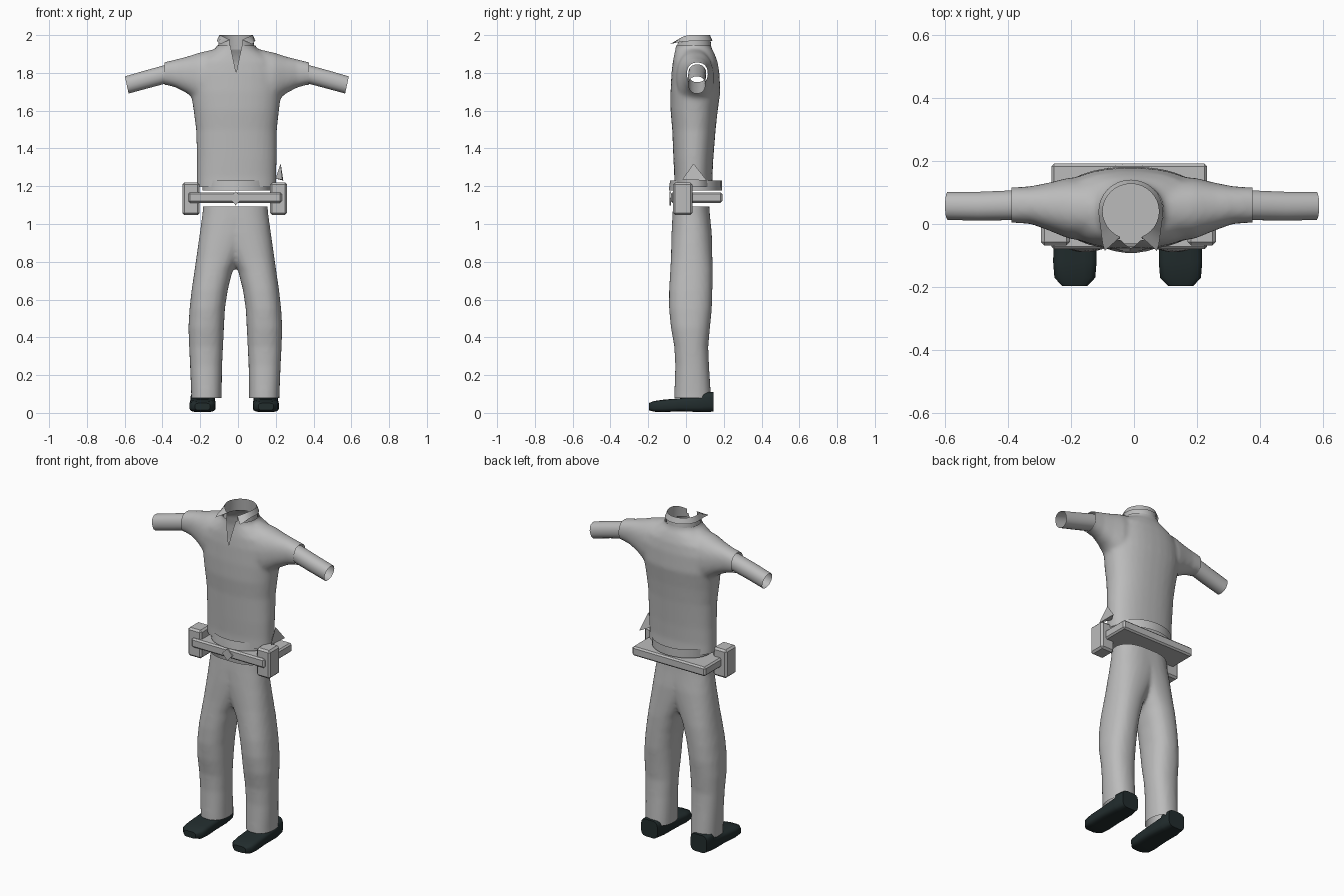
import bpy, bmesh, math
from mathutils import Vector

if "Cube" in bpy.data.objects:
    bpy.data.objects.remove(bpy.data.objects["Cube"])


def material(name, color):
    m = bpy.data.materials.new(name)
    m.diffuse_color = (*color, 1)
    m.use_nodes = True
    m.node_tree.nodes["Principled BSDF"].inputs["Base Color"].default_value = m.diffuse_color
    return m


CLOTH = material("grey cloth", (0.5, 0.5, 0.5))
LEATHER = material("dark leather", (0.016, 0.026, 0.027))


def loft(bm, rings, axis, sides=24, power=2.3, caps=True, tilt=0):
    """Rounded sections (t, u0, u1, v0, v1) joined along an axis."""
    loops = []
    for t, u0, u1, v0, v1 in rings:
        loop = []
        for i in range(sides):
            a = 2 * math.pi * (i + 0.5) / sides
            c, s = math.cos(a), math.sin(a)
            du = math.copysign(abs(c) ** (2 / power), c) * (u1 - u0) / 2
            dv = math.copysign(abs(s) ** (2 / power), s) * (v1 - v0) / 2
            u, v, w = (u0 + u1) / 2 + du, (v0 + v1) / 2 + dv, t + tilt * dv
            co = {'x': (w, u, v), 'y': (u, w, v), 'z': (u, v, w)}[axis]
            loop.append(bm.verts.new(co))
        loops.append(loop)
    for a, b in zip(loops, loops[1:]):
        for i in range(sides):
            j = (i + 1) % sides
            bm.faces.new((a[i], a[j], b[j], b[i]))
    if caps:
        bm.faces.new(loops[0])
        bm.faces.new(loops[-1])


def finish(name, bm, mat, angle=50):
    bmesh.ops.recalc_face_normals(bm, faces=bm.faces)
    me = bpy.data.meshes.new(name)
    bm.to_mesh(me)
    bm.free()
    me.materials.append(mat)
    ob = bpy.data.objects.new(name, me)
    bpy.context.collection.objects.link(ob)
    bpy.ops.object.select_all(action='DESELECT')
    ob.select_set(True)
    bpy.context.view_layer.objects.active = ob
    if angle:
        bpy.ops.object.shade_smooth_by_angle(angle=math.radians(angle))
    return ob


def merged(bm):
    """Fuse overlapping closed volumes into one softened skin."""
    ob = finish("fusing", bm, CLOTH, 0)
    r = ob.modifiers.new("fuse", 'REMESH')
    r.mode = 'VOXEL'
    r.voxel_size = 0.012
    s = ob.modifiers.new("soften", 'SMOOTH')
    s.iterations = 5
    dg = bpy.context.evaluated_depsgraph_get()
    me = bpy.data.meshes.new_from_object(ob.evaluated_get(dg))
    out = bmesh.new()
    out.from_mesh(me)
    bpy.data.objects.remove(ob)
    bpy.data.meshes.remove(me)
    return out


def trim(bm, co, no):
    bmesh.ops.bisect_plane(bm, geom=bm.verts[:] + bm.edges[:] + bm.faces[:],
                           plane_co=co, plane_no=no, clear_outer=True)


def mirror_rings(rings, s, cx, along):
    """Place rings on one side of the centre; 'along' means t is x."""
    if along:
        return [(cx + s * t, *rest) for t, *rest in rings]
    return [(t, cx + s * a, cx + s * b, c, d) for t, a, b, c, d in rings]


# Shirt: torso and short sleeves, cut open at hem, neck and sleeve ends
bm = bmesh.new()
loft(bm, [(1.12, -.217, .202, -.065, .147), (1.25, -.217, .202, -.062, .14),
          (1.35, -.217, .205, -.067, .145), (1.5, -.222, .206, -.073, .157),
          (1.6, -.235, .217, -.082, .168), (1.7, -.25, .23, -.082, .182),
          (1.8, -.25, .23, -.077, .177), (1.86, -.225, .205, -.07, .167),
          (1.90, -.165, .145, -.062, .152), (1.93, -.113, .093, -.057, .135),
          (1.99, -.102, .087, -.052, .127)], 'z', 32)
sleeve = [(.1, -.06, .15, 1.60, 1.93), (.2, -.047, .147, 1.64, 1.907),
          (.26, -.022, .132, 1.69, 1.887), (.32, 0, .12, 1.722, 1.872),
          (.38, .004, .116, 1.738, 1.857), (.43, .004, .116, 1.73, 1.84)]
for s in (1, -1):
    loft(bm, mirror_rings(sleeve, s, -.007, True), 'x')
bm = merged(bm)
trim(bm, (0, 0, 1.195), (0, 0, -1))
trim(bm, (0, 0, 1.945), (0, 0, 1))
for s in (1, -1):
    trim(bm, (-.007 + s * .382, 0, 0), (s, 0, 0))
# Open neckline in a V down the chest
tip = Vector((-.01, 0, 1.80))
sides = [Vector((s * .17, 0, -.036)) for s in (1, -1)]
for n in sides:
    front = [f for f in bm.faces if f.calc_center_median().y < .02
             and f.calc_center_median().z > 1.78]
    geom = list({e for f in front for e in f.edges}) + front
    geom += list({v for f in front for v in f.verts})
    bmesh.ops.bisect_plane(bm, geom=geom, plane_co=tip, plane_no=n)
gone = [f for f in bm.faces if f.calc_center_median().y < .01
        and all((f.calc_center_median() - tip).dot(n) < 0 for n in sides)]
bmesh.ops.delete(bm, geom=gone, context='FACES')
finish("shirt", bm, CLOTH)

# Collar: a stand with a folded edge that flares to two points in front
bm = bmesh.new()
rows = []
for i in range(29):
    a = math.radians(-68 + 316 * i / 28)
    c, s = math.cos(a), math.sin(a)
    f = max(0, -s) ** 3
    side = math.copysign(f, c)
    rows.append([bm.verts.new((-.01 + .095 * r * c + dx * side,
                               .04 + .093 * r * s - dy * f, z))
                 for r, dx, dy, z in ((1.02, 0, 0, 1.925),
                                      (.94, 0, 0, 2.0 - .03 * f),
                                      (1.08, .055, .04, 1.968 - .02 * f))])
for a, b in zip(rows, rows[1:]):
    for k in (0, 1):
        bm.faces.new((a[k], a[k + 1], b[k + 1], b[k]))
finish("collar", bm, CLOTH)

# Lower sleeves, open at both ends
for s, label in ((1, "right"), (-1, "left")):
    bm = bmesh.new()
    arm = [(.36, .012, .108, 1.75, 1.845), (.48, .01, .103, 1.718, 1.812),
           (.583, .012, .103, 1.69, 1.782)]
    loft(bm, mirror_rings(arm, s, -.006, True), 'x', 16, 2.2, False, s * .22)
    finish("lower_sleeve_" + label, bm, CLOTH)

# Trousers: two legs fused at the hips, cut open at waist and cuffs
bm = bmesh.new()
leg = [(.02, .072, .234, -.062, .132), (.1, .072, .234, -.062, .132),
       (.25, .07, .24, -.057, .122), (.35, .065, .245, -.062, .118),
       (.45, .06, .249, -.08, .127), (.55, .055, .243, -.09, .137),
       (.65, .04, .232, -.09, .14), (.75, .015, .217, -.084, .142),
       (.82, -.02, .207, -.08, .14), (.95, -.09, .189, -.077, .137),
       (1.05, -.12, .175, -.072, .127), (1.15, -.14, .167, -.065, .12)]
for s in (1, -1):
    loft(bm, mirror_rings(leg, s, -.014, False), 'z')
bm = merged(bm)
trim(bm, (0, 0, 1.092), (0, 0, 1))
trim(bm, (0, 0, .08), (0, 0, -1))
finish("trousers", bm, CLOTH)

# Shoes
shoe = [(.145, .112, .222, .006, .112), (.09, .102, .233, .004, .112),
        (.08, .102, .233, .004, .092), (-.03, .098, .235, .008, .078),
        (-.12, .098, .237, .004, .07), (-.17, .102, .233, .006, .063),
        (-.197, .128, .208, .014, .052)]
for s, label in ((1, "right"), (-1, "left")):
    bm = bmesh.new()
    loft(bm, mirror_rings(shoe, s, -.02, False), 'y', 16, 4)
    finish("shoe_" + label, bm, LEATHER, 40)


def block(name, lo, hi, bevel):
    bm = bmesh.new()
    bmesh.ops.create_cube(bm, size=1)
    for v in bm.verts:
        v.co = [l + (h - l) * (c + .5) for l, h, c in zip(lo, hi, v.co)]
    bmesh.ops.bevel(bm, geom=bm.edges[:], offset=bevel, segments=1,
                    affect='EDGES')
    return finish(name, bm, CLOTH, 0)


# Belt slab with a pouch on each hip
block("belt", (-.262, -.08, 1.112), (.232, .192, 1.168), .009)
block("pouch_left", (-.295, -.068, 1.048), (-.203, .034, 1.22), .011)
block("pouch_right", (.17, -.068, 1.048), (.26, .034, 1.22), .011)

# Buckle: small diamond on the belt front
bm = bmesh.new()
back, fore = [[bm.verts.new((-.012 + x, y, 1.137 + z)) for x, z in
               ((.035, 0), (0, .034), (-.035, 0), (0, -.038))]
              for y in (-.079, -.087)]
bm.faces.new(fore)
for i in range(4):
    bm.faces.new((back[i], back[i - 1], fore[i - 1], fore[i]))
finish("buckle", bm, CLOTH, 0)

# Waist band showing at the front and back of the shirt hem
bm = bmesh.new()
loft(bm, [(1.178, -.19, .17, -.092, .19), (1.23, -.19, .17, -.085, .19)],
     'z', 32, 2, False)
finish("waist_band", bm, CLOTH)

# Pointed shirt tail sticking out on one hip
bm = bmesh.new()
a, b, c, d = [bm.verts.new(p) for p in ((.235, -.02, 1.235), (.24, .11, 1.23),
                                        (.226, .04, 1.32), (.198, .045, 1.24))]
for f in ((a, b, c), (a, c, d), (b, d, c), (a, d, b)):
    bm.faces.new(f)
finish("shirt_tail", bm, CLOTH, 0)
